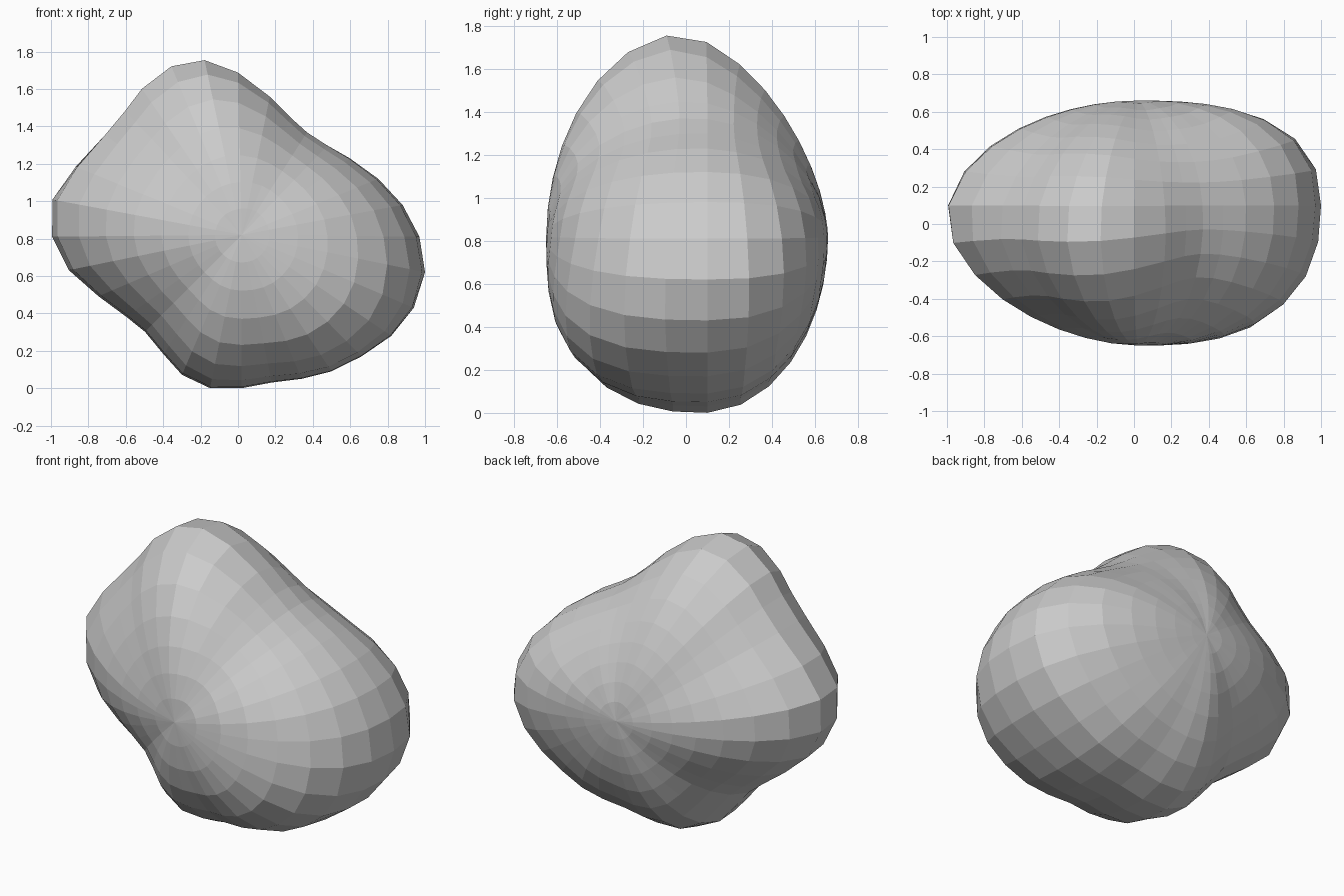
import bpy
import bmesh
import math
from mathutils import Vector

default_cube = bpy.data.objects.get("Cube")
if default_cube:
    bpy.data.objects.remove(default_cube, do_unlink=True)

# Boulder proportions: axis running front to back, and where it ends
AXIS_X = 0.02
AXIS_Z = 0.82
FRONT_Y = -0.65
BACK_Y = 0.66
WAIST_Y = 0.10
RINGS = 16

# Widest outline, anticlockwise from the +x side
OUTLINE = [
    (.97, .81), (.88, .98), (.75, 1.12), (.6, 1.23), (.48, 1.3), (.37, 1.37),
    (.28, 1.45), (.17, 1.56), (0, 1.69), (-.18, 1.76), (-.36, 1.73),
    (-.52, 1.61), (-.61, 1.49), (-.72, 1.36), (-.88, 1.19), (-1, 1.01),
    (-1, .81), (-.91, .63), (-.75, .49), (-.6, .38), (-.5, .3), (-.4, .18),
    (-.3, .07), (-.15, 0), (.02, 0), (.18, .03), (.34, .05), (.5, .09),
    (.66, .17), (.82, .28), (.94, .43), (1, .62),
]

# Every eighth turn: depth of the widest point, then fullness of the bulge
# towards each end (higher is boxier, lower is leaner)
CREST_Y = [.1, .04, -.03, -.01, .04, .06, .08, .09]
FRONT_FULLNESS = [2.3, 2.0, 1.95, 1.8, 1.75, 1.85, 2.4, 3.1]
BACK_FULLNESS = [2.6, 2.0, 1.6, 1.7, 1.9, 1.8, 2.0, 2.1]


def around(values, angle):
    """Smoothly blend a closed list of values by angle."""
    place = (angle / math.tau) % 1.0 * len(values)
    index = int(place)
    blend = place - index
    blend = blend * blend * (3 - 2 * blend)
    first = values[index % len(values)]
    second = values[(index + 1) % len(values)]
    return first + (second - first) * blend


def surface_point(outline_point, latitude):
    """Point on the boulder; negative latitude is towards the front."""
    dx = outline_point[0] - AXIS_X
    dz = outline_point[1] - AXIS_Z
    width = math.hypot(dx, dz)
    angle = math.atan2(dz, dx)
    crest = around(CREST_Y, angle)

    # Slide the rings so the middle one stays level at the waist
    latitude += math.asin((WAIST_Y - crest) / width) * math.cos(latitude)
    is_front = latitude < 0
    depth = crest - FRONT_Y if is_front else BACK_Y - crest
    power = around(FRONT_FULLNESS if is_front else BACK_FULLNESS, angle)
    across = math.cos(latitude)
    along = math.sin(latitude)
    radius = ((across / width) ** power + (abs(along) / depth) ** power) ** (-1 / power)
    offset = Vector((across * dx / width, along, across * dz / width))
    return Vector((AXIS_X, crest, AXIS_Z)) + offset * radius


def make_boulder():
    bm = bmesh.new()
    front_pole = bm.verts.new((AXIS_X, FRONT_Y, AXIS_Z))
    back_pole = bm.verts.new((AXIS_X, BACK_Y, AXIS_Z))
    rings = []
    for step in range(1, RINGS):
        latitude = math.pi * (step / RINGS - 0.5)
        rings.append([bm.verts.new(surface_point(p, latitude)) for p in OUTLINE])

    # Fans at the poles, bands of quads between the rings
    count = len(OUTLINE)
    for i in range(count):
        j = (i + 1) % count
        bm.faces.new((front_pole, rings[0][i], rings[0][j]))
        bm.faces.new((back_pole, rings[-1][j], rings[-1][i]))
        for lower, upper in zip(rings, rings[1:]):
            bm.faces.new((lower[i], upper[i], upper[j], lower[j]))
    bmesh.ops.recalc_face_normals(bm, faces=bm.faces)

    mesh = bpy.data.meshes.new("boulder")
    bm.to_mesh(mesh)
    bm.free()
    boulder = bpy.data.objects.new("boulder", mesh)
    bpy.context.collection.objects.link(boulder)
    return boulder


# Plain grey stone, flat shaded
stone = bpy.data.materials.new("grey_stone")
stone.use_nodes = True
stone_colour = (0.6, 0.6, 0.6, 1.0)
stone.diffuse_color = stone_colour
for node in stone.node_tree.nodes:
    if node.type == "BSDF_PRINCIPLED":
        node.inputs["Base Color"].default_value = stone_colour

make_boulder().data.materials.append(stone)
